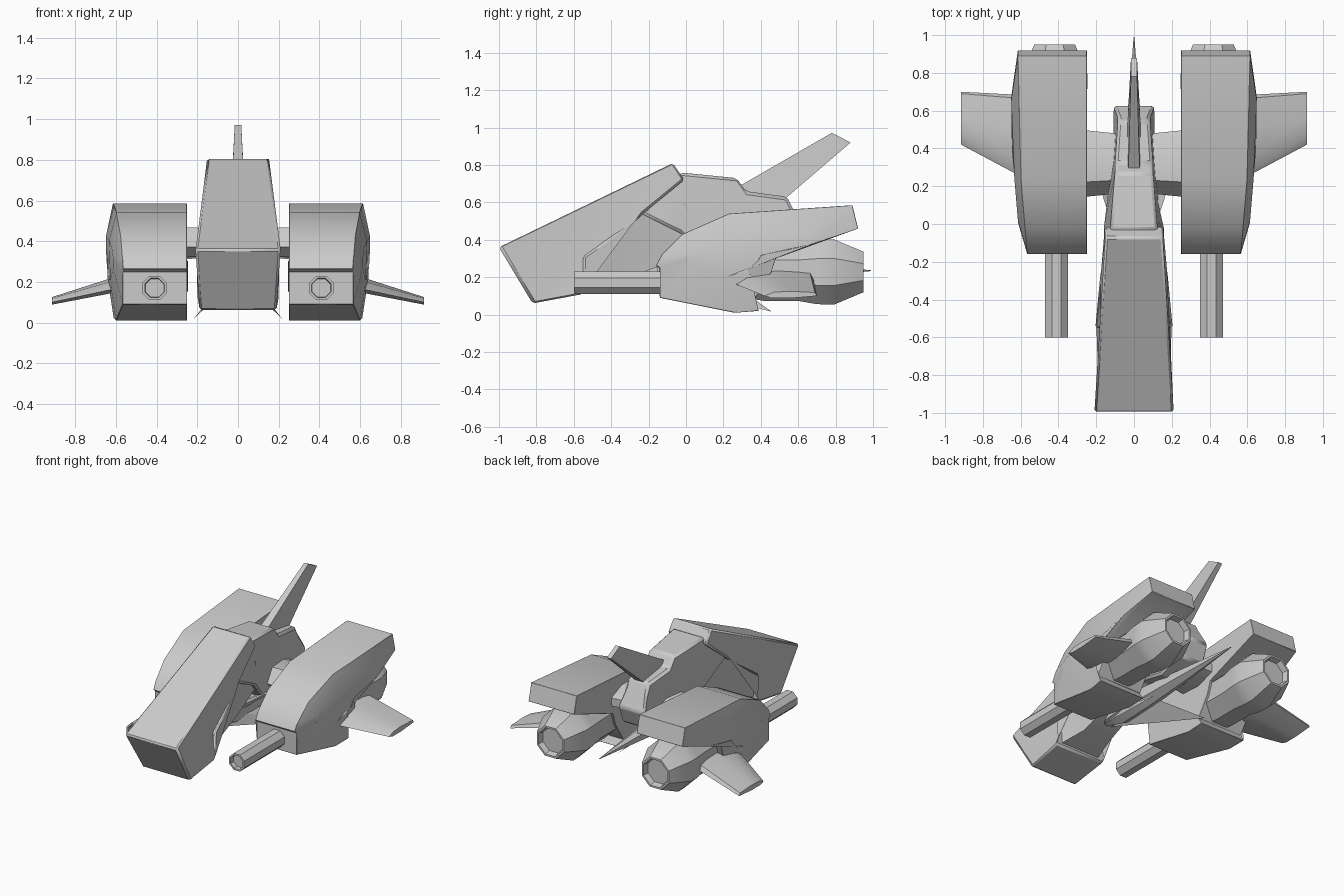
import bpy, bmesh, math
from mathutils import Vector

if "Cube" in bpy.data.objects:
    bpy.data.objects.remove(bpy.data.objects["Cube"])


def finish(name, bm, bevel=0.0, mirror=False):
    bmesh.ops.recalc_face_normals(bm, faces=bm.faces[:])
    me = bpy.data.meshes.new(name)
    bm.to_mesh(me)
    bm.free()
    ob = bpy.data.objects.new(name, me)
    bpy.context.collection.objects.link(ob)
    if bevel:
        b = ob.modifiers.new("bevel", 'BEVEL')
        b.width, b.segments, b.limit_method = bevel, 1, 'ANGLE'
        b.angle_limit = math.radians(40)
    if mirror:
        m = ob.modifiers.new("mirror", 'MIRROR')
        m.use_axis = (True, False, False)
    bpy.ops.object.select_all(action='DESELECT')
    ob.select_set(True)
    bpy.context.view_layer.objects.active = ob
    bpy.ops.object.shade_smooth_by_angle(angle=math.radians(30))
    return ob


def loft(name, rings, bevel=0.0, mirror=False):
    """Skin a list of equal-length vertex rings and cap both ends."""
    bm = bmesh.new()
    rs = [[bm.verts.new(p) for p in r] for r in rings]
    n = len(rs[0])
    for a, b in zip(rs, rs[1:]):
        for i in range(n):
            j = (i + 1) % n
            bm.faces.new((a[i], a[j], b[j], b[i]))
    caps = [bm.faces.new(rs[0]), bm.faces.new(rs[-1])]
    bmesh.ops.triangulate(bm, faces=caps)
    return finish(name, bm, bevel, mirror)


def slab(name, prof, bevel=0.0):
    """Symmetric slab from side profile points (y, z, half width)."""
    return loft(name, [[(s * w, y, z) for y, z, w in prof] for s in (-1, 1)], bevel)


def lathe(name, cx, cz, stations, n=8, mirror=True):
    """Faceted turned part along y from (y, radius) stations."""
    rings = []
    for y, r in stations:
        rings.append([(cx + r * math.cos(2 * math.pi * (k + .5) / n) / math.cos(math.pi / n),
                       y,
                       cz + r * math.sin(2 * math.pi * (k + .5) / n) / math.cos(math.pi / n))
                      for k in range(n)])
    return loft(name, rings, mirror=mirror)


# Long sloping nose shell
slab("nose_shell", [(-1, .36, .21), (-.07, .81, .152), (-.01, .72, .155), (-.23, .54, .175),
                    (-.55, .31, .205), (-.55, .11, .2), (-.82, .06, .19)], .012)

# Recessed neck under the nose
slab("neck", [(-.58, .32, .17), (-.22, .58, .15), (0, .6, .14), (.05, .40, .12),
              (-.14, .26, .10), (-.38, .17, .11), (-.58, .13, .16)])

# Central body behind the nose
slab("central_body", [(-.24, .54, .16), (-.03, .76, .125), (.27, .73, .10), (.32, .66, .10),
                      (.54, .63, .085), (.57, .57, .085), (.63, .45, .11), (.58, .32, .11),
                      (.40, .25, .11), (.10, .30, .13), (-.02, .43, .16)], .015)

# Tail fin
slab("tail_fin", [(.29, .69, .03), (.78, .972, .016), (.88, .92, .016), (.53, .62, .035),
                  (.40, .60, .035)])

# Cross beam joining the nacelles
beam = [(.14, .37), (.22, .47), (.38, .47), (.50, .42), (.50, .36), (.36, .31), (.2, .32)]
loft("cross_beam", [[(x, .32 + (y - .32) * k, .4 + (z - .4) * k) for y, z in beam]
                    for x, k in ((-.3, 1), (-.12, .9), (.12, .9), (.3, 1))])

# Nacelle shells: flat inside, swelling outside
prof = [(-.14, .09), (-.14, .25), (-.16, .265), (-.13, .32), (-.02, .43), (.23, .54),
        (.89, .585), (.92, .46), (.48, .30), (.45, .21), (.36, .07), (.39, .02), (.26, .01)]


def outer(y):
    return .565 + .05 * min(1, (y + .16) / .6)


inner_ring = [(.25, y, z) for y, z in prof]
edge_ring = [(outer(y), y, z) for y, z in prof]
bulge_ring = []
for y, z in prof:
    yy, zz = .27 + (y - .27) * .62, .33 + (z - .33) * .35
    bulge_ring.append((outer(yy) + .035, yy, zz))
loft("nacelle_shell", [inner_ring, edge_ring, bulge_ring], .01, True)

# Engines with a shallow nozzle recess
lathe("engine", .42, .228, [(.20, .12), (.42, .155), (.60, .155), (.70, .172), (.79, .175),
                            (.95, .108), (.95, .095), (.91, .085)])

# Gun barrels with a shallow bore
lathe("gun_barrel", .41, .17, [(0, .06), (-.60, .06), (-.60, .048), (-.57, .045)])

# Stub wings
root = [(.22, .18), (.28, .225), (.48, .245), (.66, .235), (.68, .20), (.50, .165), (.28, .16)]
tip = [(.42, .10), (.47, .12), (.56, .125), (.69, .118), (.70, .10), (.56, .088), (.46, .088)]
loft("stub_wing", [[(.54, y, z) for y, z in root], [(.915, y, z) for y, z in tip]], 0, True)

# Tapered spike beneath the body
lathe("spike", 0, .235, [(-.28, .03), (-.12, .075), (.15, .065), (.45, .045), (.99, .002)], 6, False)

# Thin swept blades around the spike
for name, end, z0 in (("lower_blade", (.22, .46, .015), .20), ("upper_blade", (.215, .30, .36), .27)):
    bm = bmesh.new()
    pts = [(.03, -.27, z0), (.055, -.05, z0 + .025), (.055, -.05, z0 - .025), (.04, .2, z0), end]
    vs = [bm.verts.new(Vector(p)) for p in pts]
    bmesh.ops.convex_hull(bm, input=vs)
    finish(name, bm, 0, True)
